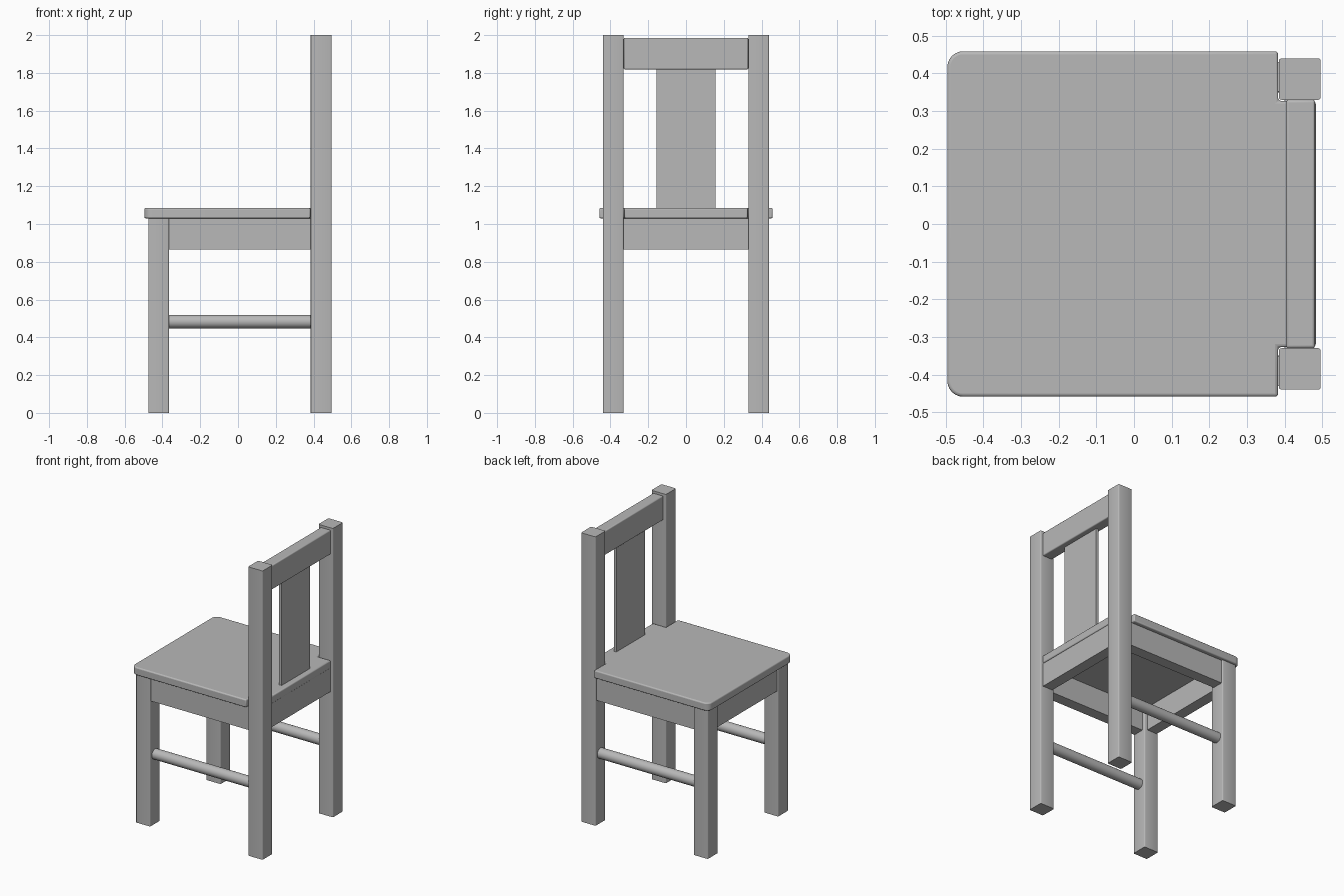
import bpy
import bmesh
from math import pi, sin, cos, radians

cube = bpy.data.objects.get("Cube")
if cube:
    bpy.data.objects.remove(cube, do_unlink=True)

# One plain grey finish
grey = bpy.data.materials.new("grey_finish")
grey.use_nodes = True
colour = (0.48, 0.48, 0.48, 1)
grey.diffuse_color = colour
grey.node_tree.nodes["Principled BSDF"].inputs["Base Color"].default_value = colour


def finish(name, bm, bevel=0.0):
    """Turn a bmesh into a named, smooth-shaded object with softened edges."""
    bmesh.ops.recalc_face_normals(bm, faces=bm.faces)
    mesh = bpy.data.meshes.new(name)
    bm.to_mesh(mesh)
    bm.free()
    mesh.materials.append(grey)
    obj = bpy.data.objects.new(name, mesh)
    bpy.context.collection.objects.link(obj)
    if bevel:
        mod = obj.modifiers.new("soft_edges", "BEVEL")
        mod.width = bevel
        mod.segments = 3
        mod.limit_method = "ANGLE"
        mod.angle_limit = radians(50)
    bpy.ops.object.select_all(action="DESELECT")
    obj.select_set(True)
    bpy.context.view_layer.objects.active = obj
    bpy.ops.object.shade_smooth_by_angle(angle=radians(35))
    return obj


def box(name, x, y, z, bevel=0.0, upright=False):
    """Box from (min, max) ranges; upright softens only the vertical edges."""
    bm = bmesh.new()
    bmesh.ops.create_cube(bm, size=1)
    for v in bm.verts:
        v.co = [r[0] if c < 0 else r[1] for c, r in zip(v.co, (x, y, z))]
    if upright:
        edges = [e for e in bm.edges
                 if abs(e.verts[0].co.z - e.verts[1].co.z) > 0.01]
        bmesh.ops.bevel(bm, geom=edges, offset=bevel, segments=3,
                        profile=0.5, affect="EDGES")
        bevel = 0.0
    return finish(name, bm, bevel)


def span(side, inner, outer):
    return tuple(sorted((side * inner, side * outer)))


LEG_IN, LEG_OUT = 0.33, 0.44
FRONT_X = (-0.475, -0.365)
BACK_X = (0.385, 0.496)
SEAT_BOTTOM, SEAT_TOP = 1.03, 1.085
APRON_Z = (0.865, SEAT_BOTTOM)

# Legs, side aprons and round stretchers, mirrored
for side, label in ((-1, "right"), (1, "left")):
    leg_y = span(side, LEG_IN, LEG_OUT)
    box(f"front_leg_{label}", FRONT_X, leg_y, (0, SEAT_BOTTOM), 0.007, True)
    box(f"back_post_{label}", BACK_X, leg_y, (0, 2), 0.007, True)
    box(f"side_apron_{label}", (FRONT_X[1], BACK_X[0]),
        span(side, 0.352, 0.43), APRON_Z)

    bm = bmesh.new()
    bmesh.ops.create_cone(bm, cap_ends=True, segments=32, radius1=0.036,
                          radius2=0.036, depth=BACK_X[0] - FRONT_X[1])
    for v in bm.verts:
        v.co = (v.co.z + (BACK_X[0] + FRONT_X[1]) / 2,
                v.co.y + side * 0.385, v.co.x + 0.483)
    finish(f"stretcher_{label}", bm)

# Front and back aprons
box("front_apron", (-0.465, -0.387), (-LEG_IN, LEG_IN), APRON_Z)
box("back_apron", (0.4, 0.477), (-LEG_IN, LEG_IN), APRON_Z)

# Seat: rounded front corners, with a tongue between the back posts
half = [(0.483, LEG_IN - 0.003), (0.383, LEG_IN - 0.003), (0.383, 0.459)]
R = 0.042
for i in range(7):
    a = pi / 2 + i * pi / 12
    half.append((-0.496 + R + R * cos(a), 0.459 - R + R * sin(a)))
outline = half + [(x, -y) for x, y in reversed(half)]
bm = bmesh.new()
face = bm.faces.new([bm.verts.new((x, y, SEAT_BOTTOM)) for x, y in outline])
top = bmesh.ops.extrude_face_region(bm, geom=[face])
for v in top["geom"]:
    if isinstance(v, bmesh.types.BMVert):
        v.co.z = SEAT_TOP
finish("seat", bm, 0.008)

# Backrest
box("top_rail", (0.404, 0.481), (-LEG_IN, LEG_IN), (1.818, 1.986), 0.007)
box("back_splat", (0.424, 0.444), (-0.156, 0.156), (SEAT_TOP - 0.01, 1.825))
